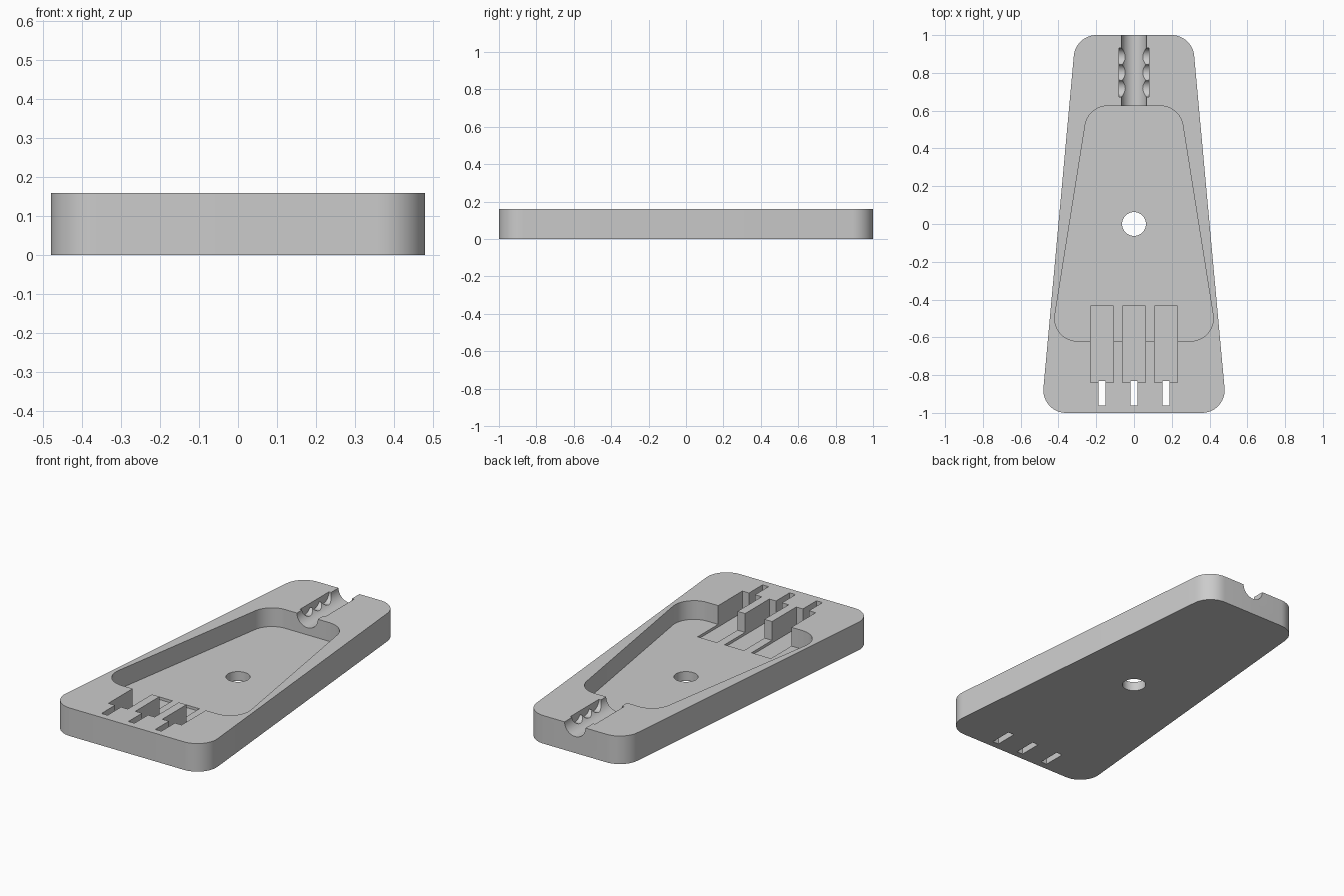
import bpy
import bmesh
from math import atan2, cos, pi, sin
from mathutils import Matrix

old = bpy.data.objects.get("Cube")
if old:
    bpy.data.objects.remove(old, do_unlink=True)

HEIGHT = 0.16
POCKET_FLOOR = 0.053
SLOT_FLOOR = 0.038

grey = bpy.data.materials.new("light grey plastic")
grey.use_nodes = True
grey.diffuse_color = (0.6, 0.6, 0.6, 1)
grey.node_tree.nodes["Principled BSDF"].inputs["Base Color"].default_value = (0.6, 0.6, 0.6, 1)


def finish(name, bm):
    bmesh.ops.recalc_face_normals(bm, faces=bm.faces)
    mesh = bpy.data.meshes.new(name)
    bm.to_mesh(mesh)
    bm.free()
    mesh.materials.append(grey)
    obj = bpy.data.objects.new(name, mesh)
    bpy.context.collection.objects.link(obj)
    return obj


def rounded_trapezoid(name, front, back, radius, z0, z1, steps=12):
    """Prism whose right-hand corner arcs are centred on front and back."""
    tilt = atan2(front[0] - back[0], back[1] - front[1])
    half = []
    for (cx, cy), a0, a1 in ((front, -pi / 2, tilt), (back, tilt, pi / 2)):
        for i in range(steps + 1):
            a = a0 + (a1 - a0) * i / steps
            half.append((cx + radius * cos(a), cy + radius * sin(a)))
    outline = half + [(-x, y) for x, y in reversed(half)]
    bm = bmesh.new()
    face = bm.faces.new([bm.verts.new((x, y, z0)) for x, y in outline])
    top = bmesh.ops.extrude_face_region(bm, geom=[face])["geom"]
    verts = [v for v in top if isinstance(v, bmesh.types.BMVert)]
    bmesh.ops.translate(bm, verts=verts, vec=(0, 0, z1 - z0))
    return finish(name, bm)


def box(name, low, high):
    size = [b - a for a, b in zip(low, high)]
    centre = [(a + b) / 2 for a, b in zip(low, high)]
    bm = bmesh.new()
    bmesh.ops.create_cube(bm, size=1, matrix=Matrix.Translation(centre) @ Matrix.Diagonal((*size, 1)))
    return finish(name, bm)


def rod(name, centre, radius, length, axis="Z"):
    turn = {"X": Matrix.Rotation(pi / 2, 4, "Y"),
            "Y": Matrix.Rotation(pi / 2, 4, "X"),
            "Z": Matrix.Identity(4)}[axis]
    bm = bmesh.new()
    bmesh.ops.create_cone(bm, cap_ends=True, segments=48, radius1=radius, radius2=radius,
                          depth=length, matrix=Matrix.Translation(centre) @ turn)
    return finish(name, bm)


# Tapered plate with rounded corners
plate = rounded_trapezoid("housing_plate", (0.36, -0.88), (0.199, 0.88), 0.12, 0, HEIGHT)

# Main pocket and the screw hole in its floor
cutters = [
    rounded_trapezoid("pocket_cutter", (0.3, -0.5), (0.14, 0.505), 0.12, POCKET_FLOOR, 0.3),
    rod("screw_hole_cutter", (0, 0, 0.1), 0.063, 0.5),
]

# Three contact slots, each with a narrow opening through the plate
for x in (-0.17, 0, 0.17):
    cutters.append(box("contact_slot_cutter", (x - 0.061, -0.838, SLOT_FLOOR), (x + 0.061, -0.435, 0.3)))
    cutters.append(box("pin_opening_cutter", (x - 0.019, -0.96, -0.1), (x + 0.019, -0.83, 0.3)))

# Cable channel with grip notches across it
cutters.append(rod("cable_channel_cutter", (0, 0.85, HEIGHT), 0.066, 0.5, "Y"))
for i in range(3):
    cutters.append(rod("grip_notch_cutter", (0, 0.885 - i * 0.083, HEIGHT), 0.047, 0.158, "X"))

# Cut everything out of the plate
bpy.context.view_layer.objects.active = plate
for cutter in cutters:
    cutter.hide_render = True
    mod = plate.modifiers.new("cut", "BOOLEAN")
    mod.operation = "DIFFERENCE"
    mod.solver = "EXACT"
    mod.object = cutter
    bpy.ops.object.modifier_apply(modifier=mod.name)
for cutter in cutters:
    bpy.data.objects.remove(cutter, do_unlink=True)

# Smooth the curved walls and keep the rims sharp
bpy.ops.object.select_all(action="DESELECT")
plate.select_set(True)
bpy.ops.object.shade_smooth_by_angle(angle=pi / 6)
